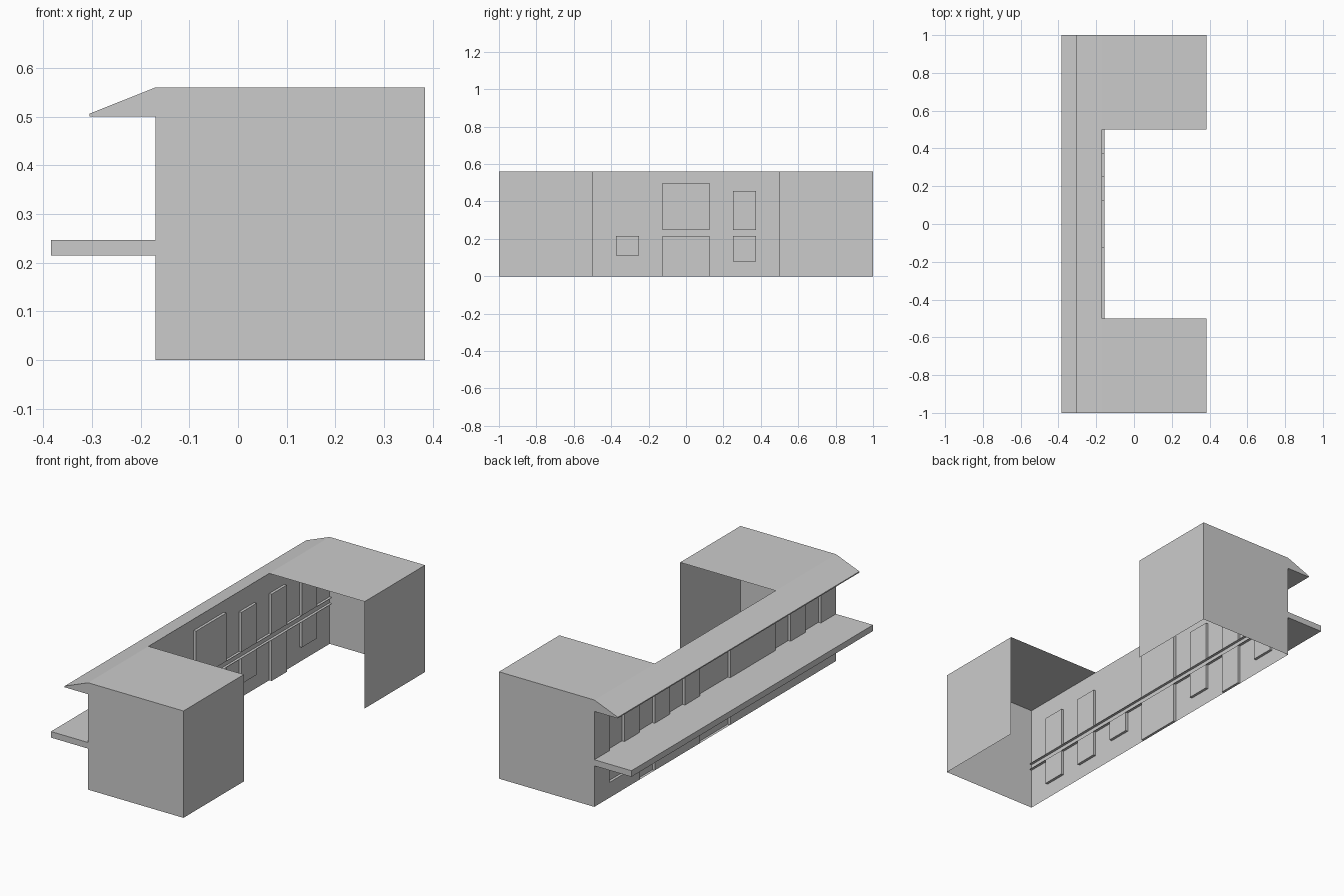
import bpy, bmesh

if "Cube" in bpy.data.objects:
    bpy.data.objects.remove(bpy.data.objects["Cube"])

BACK, WALL, PANE = 0.384, -0.169, -0.155   # x of wing face, wall plane, window panes
TOP = 0.56
SLAB_LO, SLAB_HI = 0.215, 0.247            # balcony faces


def make(name, quads):
    """Build one object from a list of polygons."""
    bm = bmesh.new()
    for q in quads:
        bm.faces.new([bm.verts.new(p) for p in q])
    bmesh.ops.remove_doubles(bm, verts=bm.verts, dist=1e-5)
    bmesh.ops.recalc_face_normals(bm, faces=bm.faces)
    me = bpy.data.meshes.new(name)
    bm.to_mesh(me)
    bm.free()
    ob = bpy.data.objects.new(name, me)
    bpy.context.collection.objects.link(ob)
    return ob


def x_rect(x, y0, y1, z0, z1):
    return [(x, y0, z0), (x, y1, z0), (x, y1, z1), (x, y0, z1)]


def strip(a, b, y0, y1):
    """Quad between two (x, z) points, swept along y."""
    return [(a[0], y0, a[1]), (b[0], y0, b[1]), (b[0], y1, b[1]), (a[0], y1, a[1])]


# Openings as (y0, y1, z0, z1): upper floor, then lower floor
openings = [(y, y + 0.125, SLAB_HI, 0.455) for y in (-0.875, -0.625, 0.25, 0.5, 0.75)]
openings.append((-0.125, 0.125, SLAB_HI, 0.5))
for y, z in ((-0.875, 0.08), (-0.625, 0.08), (-0.375, 0.11),
             (0.25, 0.08), (0.5, 0.0), (0.75, 0.08)):
    openings.append((y, y + 0.125, z, SLAB_LO))
openings.append((-0.125, 0.125, 0.0, SLAB_LO))

# Facade wall with holes left for the openings
ys = sorted({-1.0, 1.0} | {v for o in openings for v in o[:2]})
zs = sorted({0.0, TOP} | {v for o in openings for v in o[2:]})
cells = []
for y0, y1 in zip(ys, ys[1:]):
    for z0, z1 in zip(zs, zs[1:]):
        yc, zc = (y0 + y1) / 2, (z0 + z1) / 2
        if not any(o[0] < yc < o[1] and o[2] < zc < o[3] for o in openings):
            cells.append(x_rect(WALL, y0, y1, z0, z1))
facade = make("facade_wall", cells)
bm = bmesh.new()
bm.from_mesh(facade.data)
bmesh.ops.dissolve_limit(bm, angle_limit=0.01, verts=bm.verts, edges=bm.edges)
bm.to_mesh(facade.data)
bm.free()

# Recessed window and door panes with their reveals
for y0, y1, z0, z1 in openings:
    outer, inner = x_rect(WALL, y0, y1, z0, z1), x_rect(PANE, y0, y1, z0, z1)
    quads = [inner]
    for i in range(4):
        j = (i + 1) % 4
        quads.append([outer[i], outer[j], inner[j], inner[i]])
    make("door_recess" if z0 == 0 else "window_recess", quads)

# Wings: roof, end wall and back wall, open on the inner side and underneath
for name, y0, y1 in (("front_wing", -0.5, -1.0), ("rear_wing", 0.5, 1.0)):
    make(name, [
        strip((WALL, TOP), (BACK, TOP), y0, y1),
        x_rect(BACK, y0, y1, 0, TOP),
        [(WALL, y1, 0), (BACK, y1, 0), (BACK, y1, TOP), (WALL, y1, TOP)],
    ])

# Sloped awning and balcony slab, as profiles swept along the facade
for name, prof in (
    ("awning", [(WALL, 0.5), (-0.305, 0.5), (-0.305, 0.506), (WALL, TOP)]),
    ("balcony_slab", [(PANE, SLAB_LO), (-0.384, SLAB_LO), (-0.384, SLAB_HI), (PANE, SLAB_HI)]),
):
    quads = [strip(a, b, -1, 1) for a, b in zip(prof, prof[1:])]
    quads += [[(max(-1, x) if x < WALL else WALL, y, z) for x, z in prof]
              for y in (-1, 1)] if name == "awning" else []
    make(name, quads)

# Balcony end caps
for y in (-1, 1):
    make("balcony_end", [[(WALL, y, SLAB_LO), (-0.384, y, SLAB_LO),
                          (-0.384, y, SLAB_HI), (WALL, y, SLAB_HI)]])
